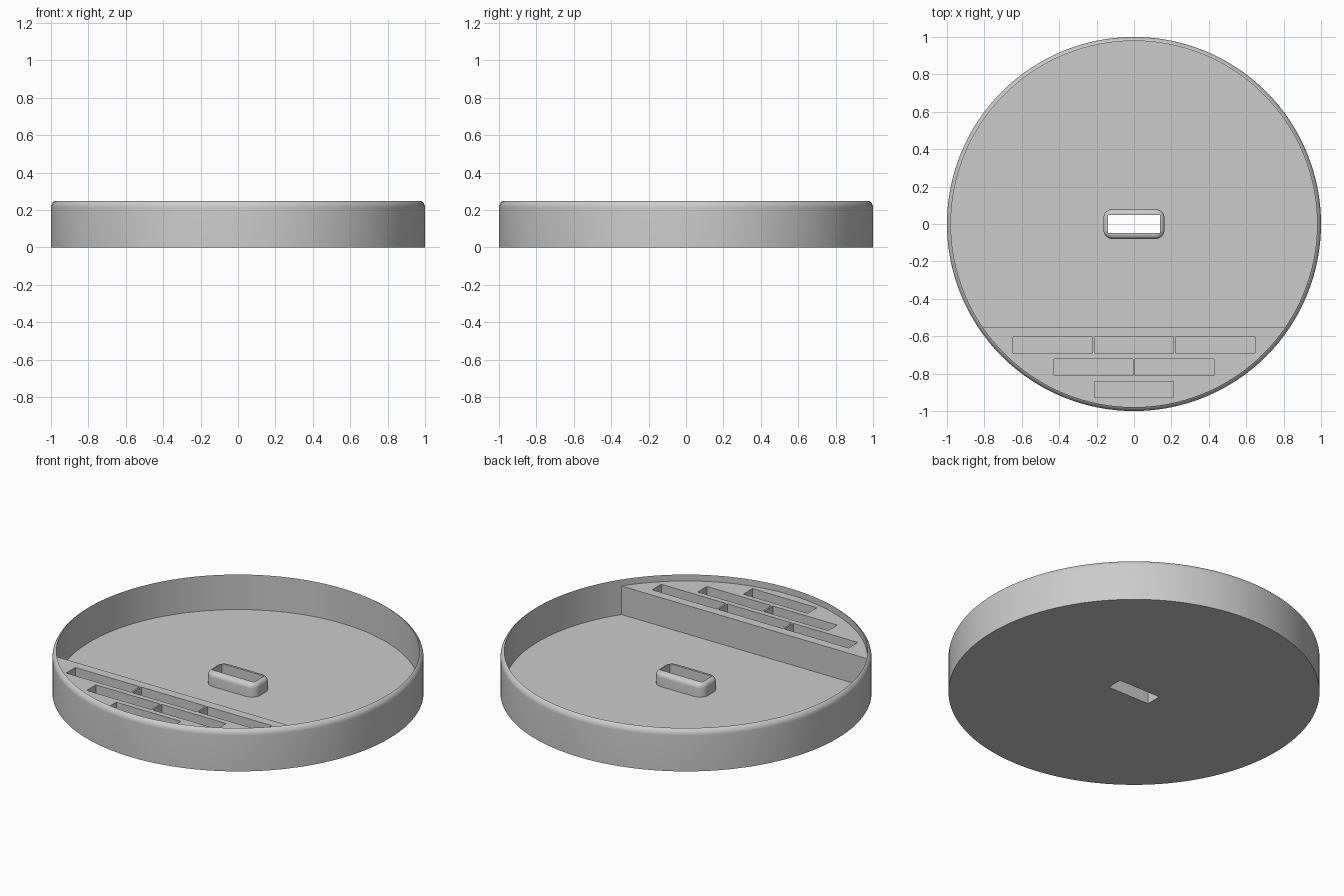
import bpy, bmesh, math

cube = bpy.data.objects.get("Cube")
if cube:
    bpy.data.objects.remove(cube, do_unlink=True)

FLOOR, SHELF_TOP, SHELF_EDGE = 0.04, 0.21, -0.55
INNER, SEGMENTS = 0.979, 128

grey = bpy.data.materials.new("plain grey")
grey.use_nodes = True
COLOUR = (0.6, 0.6, 0.6, 1)
grey.diffuse_color = COLOUR
grey.node_tree.nodes["Principled BSDF"].inputs["Base Color"].default_value = COLOUR


def make_object(name, bm):
    bmesh.ops.recalc_face_normals(bm, faces=bm.faces)
    mesh = bpy.data.meshes.new(name)
    bm.to_mesh(mesh)
    bm.free()
    mesh.materials.append(grey)
    obj = bpy.data.objects.new(name, mesh)
    bpy.context.collection.objects.link(obj)
    return obj


def prism(bm, outline, z0, z1):
    """Extrude a flat outline from z0 up to z1."""
    face = bm.faces.new([bm.verts.new((x, y, z0)) for x, y in outline])
    ext = bmesh.ops.extrude_face_region(bm, geom=[face])["geom"]
    verts = [v for v in ext if isinstance(v, bmesh.types.BMVert)]
    bmesh.ops.translate(bm, verts=verts, vec=(0, 0, z1 - z0))
    return verts


def box(bm, x, y, w, d, z0, z1):
    a, b = w / 2, d / 2
    prism(bm, [(x - a, y - b), (x + a, y - b), (x + a, y + b), (x - a, y + b)], z0, z1)


def cut(target, cutter):
    cutter.hide_render = True
    cutter.hide_set(True)
    mod = target.modifiers.new("cut", "BOOLEAN")
    mod.operation, mod.solver, mod.object = "DIFFERENCE", "EXACT", cutter
    bpy.context.view_layer.objects.active = target
    bpy.ops.object.modifier_apply(modifier=mod.name)


def smooth(obj):
    bpy.ops.object.select_all(action="DESELECT")
    obj.select_set(True)
    bpy.context.view_layer.objects.active = obj
    bpy.ops.object.shade_smooth_by_angle(angle=math.radians(30))


# Round tray: lathe profile with a rounded outer lip
RADIUS, LIP_Z = 0.04, 0.213
profile = [(0, 0), (1, 0)]
reach = math.acos((INNER - 1 + RADIUS) / RADIUS)
for i in range(7):
    a = reach * i / 6
    profile.append((1 - RADIUS + RADIUS * math.cos(a), LIP_Z + RADIUS * math.sin(a)))
profile += [(INNER, FLOOR), (0, FLOOR)]
bm = bmesh.new()
verts = [bm.verts.new((r, 0, z)) for r, z in profile]
edges = [bm.edges.new(pair) for pair in zip(verts, verts[1:])]
bmesh.ops.spin(bm, geom=verts + edges, cent=(0, 0, 0), axis=(0, 0, 1),
               angle=math.tau, steps=SEGMENTS, use_duplicate=False)
bmesh.ops.remove_doubles(bm, verts=bm.verts, dist=0.0001)
tray = make_object("tray", bm)

# Raised collar with rounded corners and rounded top edge
bm = bmesh.new()
outline = []
for k, (sx, sy) in enumerate([(1, 1), (-1, 1), (-1, -1), (1, -1)]):
    for i in range(9):
        a = math.pi / 2 * (k + i / 8)
        outline.append((sx * 0.112 + 0.052 * math.cos(a), sy * 0.029 + 0.052 * math.sin(a)))
top = prism(bm, outline, FLOOR - 0.02, FLOOR + 0.08)
rim = [e for e in bm.edges if all(v in top for v in e.verts)]
bmesh.ops.bevel(bm, geom=rim, offset=0.028, segments=6, profile=0.5, affect="EDGES")
collar = make_object("collar", bm)

# Slot through the collar and the tray floor
bm = bmesh.new()
box(bm, 0, 0, 0.276, 0.094, -0.1, 0.3)
slot = make_object("slot_cutter", bm)
cut(tray, slot)
cut(collar, slot)

# Front shelf filling a segment of the tray
bm = bmesh.new()
r = INNER + 0.004
start = math.asin(SHELF_EDGE / r)
sweep = -math.pi - 2 * start
arc = [start + sweep * i / 48 for i in range(49)]
prism(bm, [(r * math.cos(a), r * math.sin(a)) for a in arc], FLOOR - 0.02, SHELF_TOP)
shelf = make_object("shelf", bm)

# Three rows of pockets in the shelf
bm = bmesh.new()
for row, count in enumerate((3, 2, 1)):
    for i in range(count):
        box(bm, 0.434 * (i - (count - 1) / 2), -0.648 - 0.118 * row, 0.424, 0.086, FLOOR, 0.3)
pockets = make_object("pocket_cutter", bm)
cut(shelf, pockets)

for part in (tray, collar, shelf):
    smooth(part)
